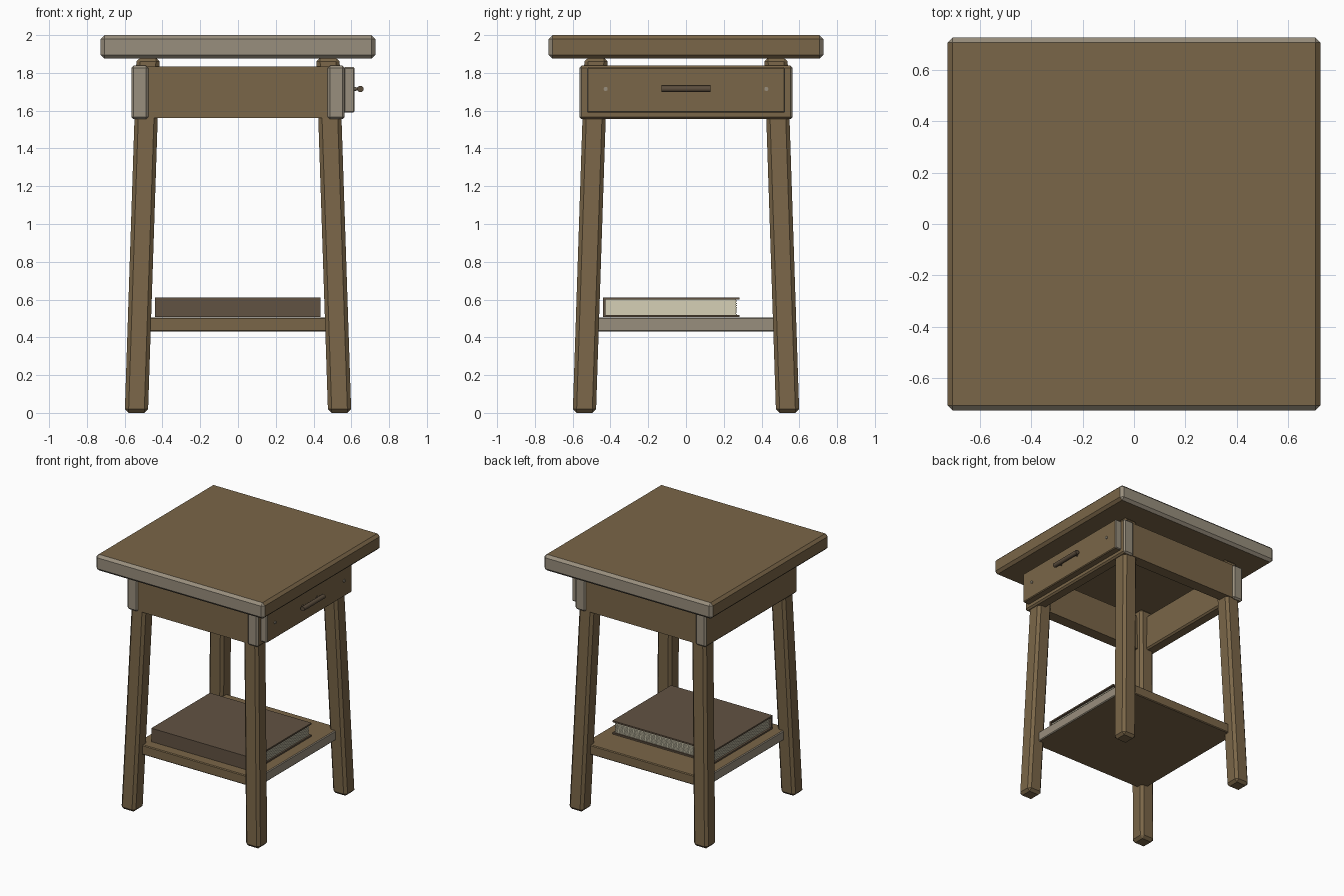
import bpy, bmesh, math
from mathutils import Matrix, Vector

if "Cube" in bpy.data.objects:
    bpy.data.objects.remove(bpy.data.objects["Cube"])


def material(name, rgb):
    m = bpy.data.materials.new(name)
    lin = [((c / 255 + 0.055) / 1.055) ** 2.4 for c in rgb]
    m.diffuse_color = (*lin, 1)
    m.use_nodes = True
    m.node_tree.nodes["Principled BSDF"].inputs["Base Color"].default_value = m.diffuse_color
    return m


WOOD = material("brown wood", (122, 102, 72))
GRAIN = material("grey end grain", (152, 142, 125))
COVER = material("dark brown cover", (97, 82, 66))
PAGES = material("cream paper", (214, 208, 182))
METAL = material("dark bronze", (90, 76, 60))


def finish(bm, name, mats):
    me = bpy.data.meshes.new(name)
    bm.to_mesh(me)
    bm.free()
    for m in mats:
        me.materials.append(m)
    ob = bpy.data.objects.new(name, me)
    bpy.context.collection.objects.link(ob)
    return ob


def board(name, lo, hi, bevel=0.0, grain=None, mats=(WOOD, GRAIN), shear=None):
    """Chamfered box; faces pointing along the grain axis get the end colour."""
    bm = bmesh.new()
    lo, hi = Vector(lo), Vector(hi)
    bmesh.ops.create_cube(bm, size=1)
    for v in bm.verts:
        v.co = Vector([(l + h) / 2 + c * (h - l) for l, h, c in zip(lo, hi, v.co)])
    if bevel:
        bmesh.ops.bevel(bm, geom=bm.edges[:], offset=bevel, segments=1, affect='EDGES')
    bm.normal_update()
    if grain is not None:
        for f in bm.faces:
            f.material_index = int(abs(f.normal[grain]) > 0.5)
    if shear:
        for v in bm.verts:
            v.co.x += shear[0] * v.co.z
            v.co.y += shear[1] * v.co.z
    return finish(bm, name, mats if grain is not None else mats[:1])


def rod(name, centre, axis, radius, length, mat, sides=16):
    bm = bmesh.new()
    rot = Vector((0, 0, 1)).rotation_difference(Vector(axis)).to_matrix().to_4x4()
    bmesh.ops.create_cone(bm, cap_ends=True, segments=sides, radius1=radius, radius2=radius,
                          depth=length, matrix=Matrix.Translation(centre) @ rot)
    for f in bm.faces:
        f.smooth = len(f.verts) == 4
    return finish(bm, name, [mat])


# Table top
board("table_top", (-0.727, -0.727, 1.875), (0.727, 0.727, 2.0), 0.02, grain=1)

# Four splayed legs
for sx, nx in ((-1, "left"), (1, "right")):
    for sy, ny in ((-1, "front"), (1, "back")):
        x, y, h = sx * 0.538, sy * 0.538, 0.0615
        board(f"{ny}_{nx}_leg", (x - h, y - h, 0), (x + h, y + h, 1.88), 0.02,
              shear=(-sx * 0.033, -sy * 0.033))

# Box under the top: side boards show end grain at front and back
for s, n in ((-1, "left"), (1, "right")):
    a, b = sorted((s * 0.475, s * 0.565))
    board(f"{n}_side_board", (a, -0.565, 1.555), (b, 0.565, 1.838), 0.012, grain=1)
for s, n in ((-1, "front"), (1, "back")):
    a, b = sorted((s * 0.465, s * 0.553))
    board(f"{n}_apron", (-0.48, a, 1.56), (0.48, b, 1.835))

# Drawer front with handle and screws
board("drawer_front", (0.56, -0.525, 1.59), (0.617, 0.525, 1.83), 0.006, grain=1)
rod("drawer_handle", (0.648, 0, 1.715), (0, 1, 0), 0.017, 0.26, METAL)
for y in (-0.09, 0.09):
    rod("handle_post", (0.628, y, 1.715), (1, 0, 0), 0.008, 0.035, METAL, 10)
for y in (-0.425, 0.425):
    rod("drawer_screw", (0.618, y, 1.715), (1, 0, 0), 0.011, 0.012, GRAIN, 12)

# Lower shelf
board("shelf", (-0.52, -0.52, 0.43), (0.52, 0.52, 0.506), 0.006, grain=0)

# Book: two covers, spine and stacked pages
for z, n in ((0.507, "bottom"), (0.6, "top")):
    board(f"book_{n}_cover", (-0.44, -0.44, z), (0.437, 0.283, z + 0.012), mats=(COVER,))
board("book_spine", (-0.44, -0.44, 0.507), (0.437, -0.425, 0.612), mats=(COVER,))
N = 14
step = (0.6 - 0.519) / N
for i in range(N):
    d = 0.004 * (i % 2)
    z = 0.519 + i * step
    board("book_pages", (-0.424 + d, -0.426, z), (0.424 - d, 0.27 - d, z + step), mats=(PAGES,))
